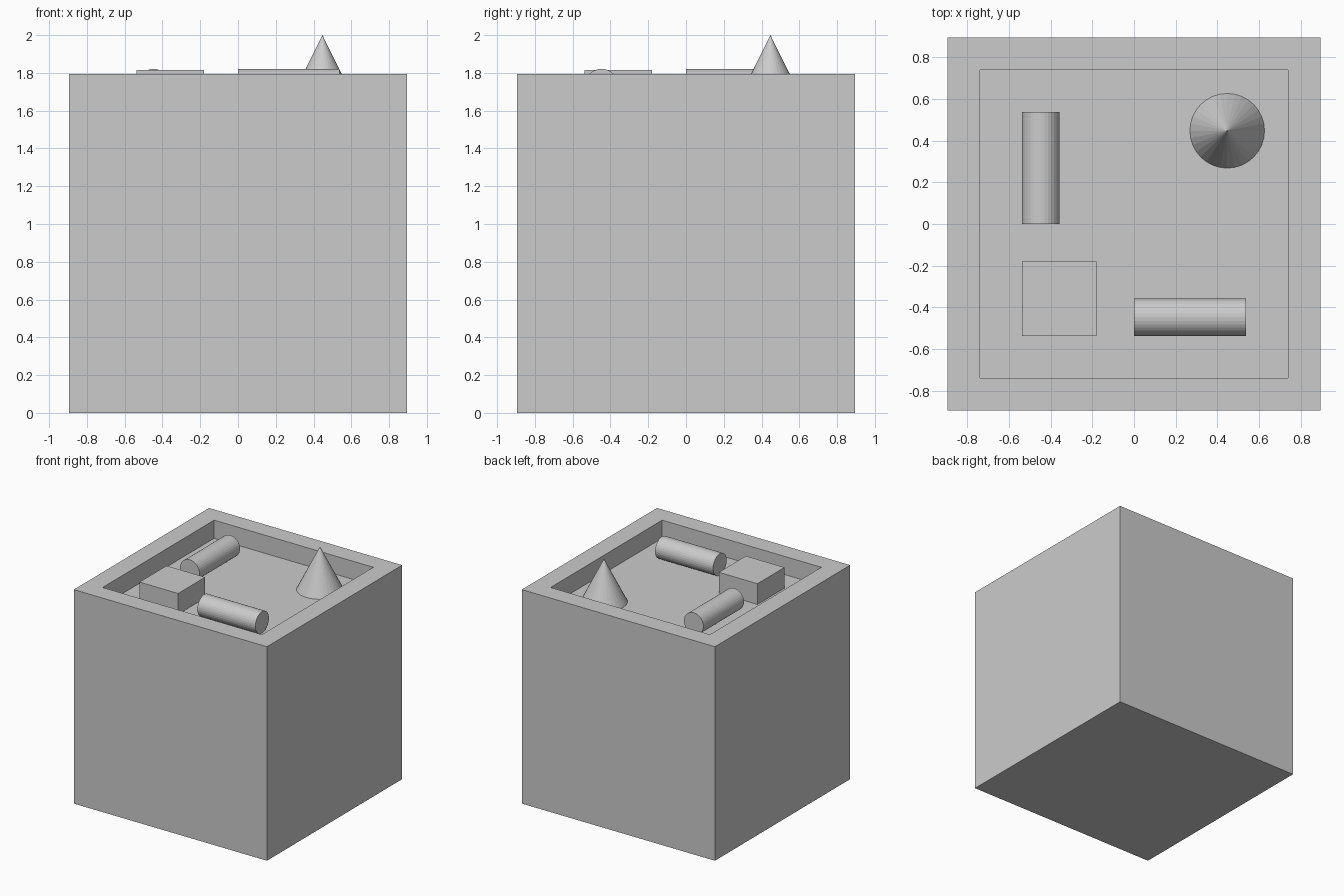
import bpy, bmesh, math

if "Cube" in bpy.data.objects:
    bpy.data.objects.remove(bpy.data.objects["Cube"])

HALF, TOP, FLOOR = 0.895, 1.793, 1.641   # outer half width, rim height, tray floor


def make_object(name, bm):
    mesh = bpy.data.meshes.new(name)
    bm.to_mesh(mesh)
    bm.free()
    obj = bpy.data.objects.new(name, mesh)
    bpy.context.collection.objects.link(obj)
    return obj


def box(bm, size, centre):
    verts = bmesh.ops.create_cube(bm, size=1)["verts"]
    bmesh.ops.scale(bm, vec=size, verts=verts)
    bmesh.ops.translate(bm, vec=centre, verts=verts)


def turned(name, r1, r2, depth, location, rotation=(0, 0, 0)):
    bm = bmesh.new()
    bmesh.ops.create_cone(bm, cap_ends=True, segments=32,
                          radius1=r1, radius2=r2, depth=depth)
    obj = make_object(name, bm)
    obj.location, obj.rotation_euler = location, rotation
    return obj


# Pedestal: a cube with a shallow square recess in its top
bm = bmesh.new()
box(bm, (2 * HALF, 2 * HALF, TOP), (0, 0, TOP / 2))
bm.normal_update()
top = max(bm.faces, key=lambda f: f.calc_center_median().z)
bmesh.ops.inset_individual(bm, faces=[top], thickness=HALF - 0.673)
inner = bmesh.ops.extrude_discrete_faces(bm, faces=[top])["faces"][0]
bmesh.ops.translate(bm, vec=(0, 0, FLOOR - TOP), verts=inner.verts)
make_object("pedestal", bm)

# Square block lying in the recess
bm = bmesh.new()
block_h = 1.815 - FLOOR
box(bm, (0.358, 0.358, block_h), (-0.358, -0.358, FLOOR + block_h / 2))
make_object("block", bm)

# Cone standing in the recess
turned("cone", 0.179, 0, 2 - FLOOR, (0.447, 0.447, (2 + FLOOR) / 2))

# Two lying cylinders, one along each axis
R = 0.09
turned("cylinder_along_x", R, R, 0.537, (0.268, -0.447, FLOOR + R), (0, math.pi / 2, 0))
turned("cylinder_along_y", R, R, 0.537, (-0.447, 0.268, FLOOR + R), (math.pi / 2, 0, 0))
